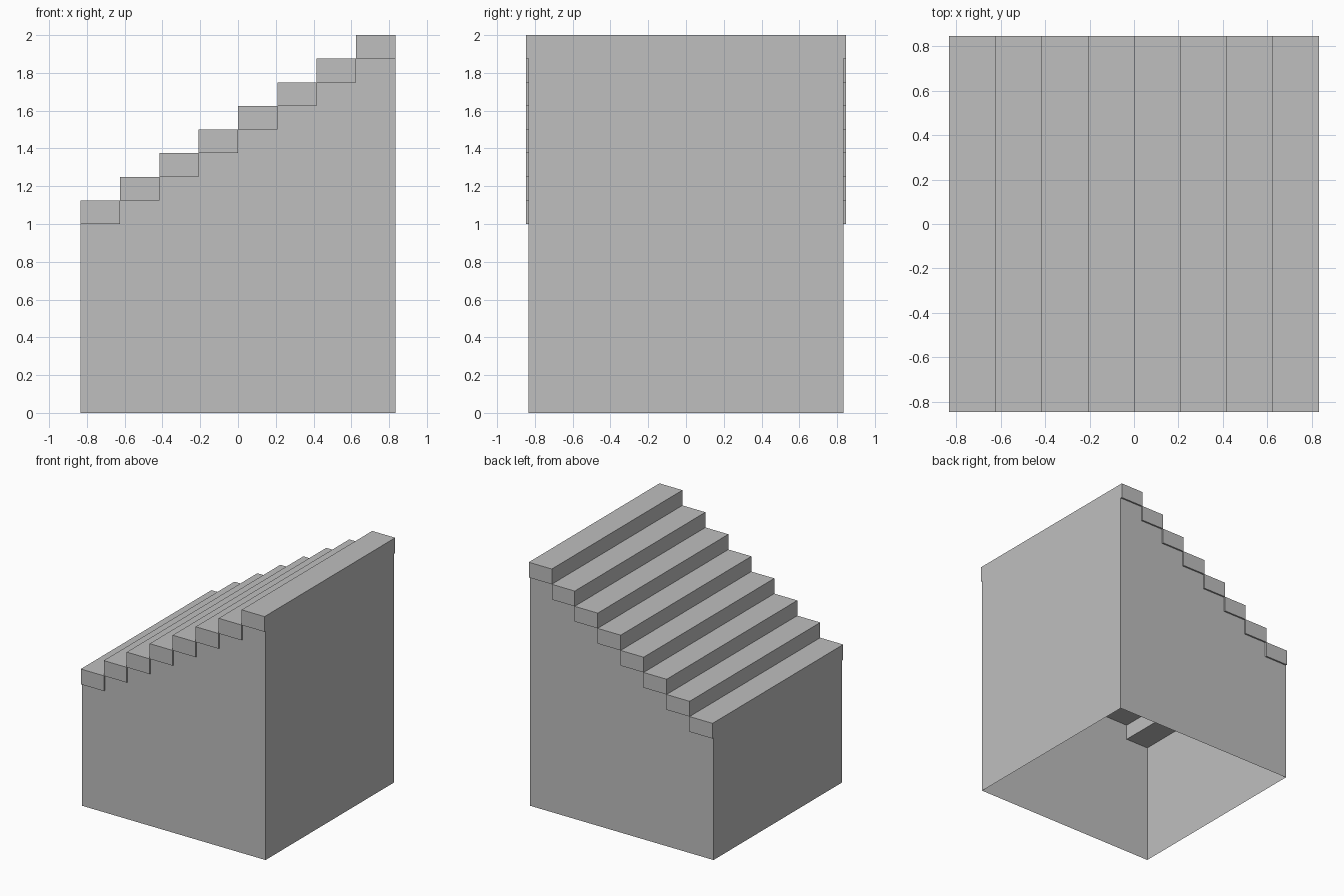
import bpy, bmesh

cube = bpy.data.objects.get("Cube")
if cube:
    bpy.data.objects.remove(cube, do_unlink=True)

STEPS = 8
HALF = 0.833            # half length and half depth of the base
TREAD_HALF = 0.846      # treads overhang the side walls slightly
RUN = 2 * HALF / STEPS
RISE = 0.125
BASE = 1.0              # underside of the lowest step

grey = bpy.data.materials.new("plain_grey")
grey.use_nodes = True
colour = (0.52, 0.52, 0.52, 1)
grey.diffuse_color = colour
grey.node_tree.nodes["Principled BSDF"].inputs["Base Color"].default_value = colour


def add_object(name, bm):
    mesh = bpy.data.meshes.new(name)
    bm.to_mesh(mesh)
    bm.free()
    mesh.materials.append(grey)
    obj = bpy.data.objects.new(name, mesh)
    bpy.context.collection.objects.link(obj)
    return obj


# Hollow base: stepped side walls joined by two end walls, open below
profile = [(-HALF, 0), (HALF, 0)]
for i in reversed(range(STEPS)):
    x, z = -HALF + i * RUN, BASE + i * RISE
    profile += [(x + RUN, z), (x, z)]

bm = bmesh.new()
front = [bm.verts.new((x, -HALF, z)) for x, z in profile]
back = [bm.verts.new((x, HALF, z)) for x, z in profile]
bm.faces.new(front)
bm.faces.new(back[::-1])
bm.faces.new((front[1], back[1], back[2], front[2]))
bm.faces.new((front[0], front[-1], back[-1], back[0]))
add_object("base_walls", bm)

# Solid block steps
for i in range(STEPS):
    bm = bmesh.new()
    bmesh.ops.create_cube(bm, size=1)
    bmesh.ops.scale(bm, vec=(RUN, 2 * TREAD_HALF, RISE), verts=bm.verts)
    centre = (-HALF + (i + 0.5) * RUN, 0, BASE + (i + 0.5) * RISE)
    bmesh.ops.translate(bm, vec=centre, verts=bm.verts)
    add_object(f"step_{i + 1}", bm)
